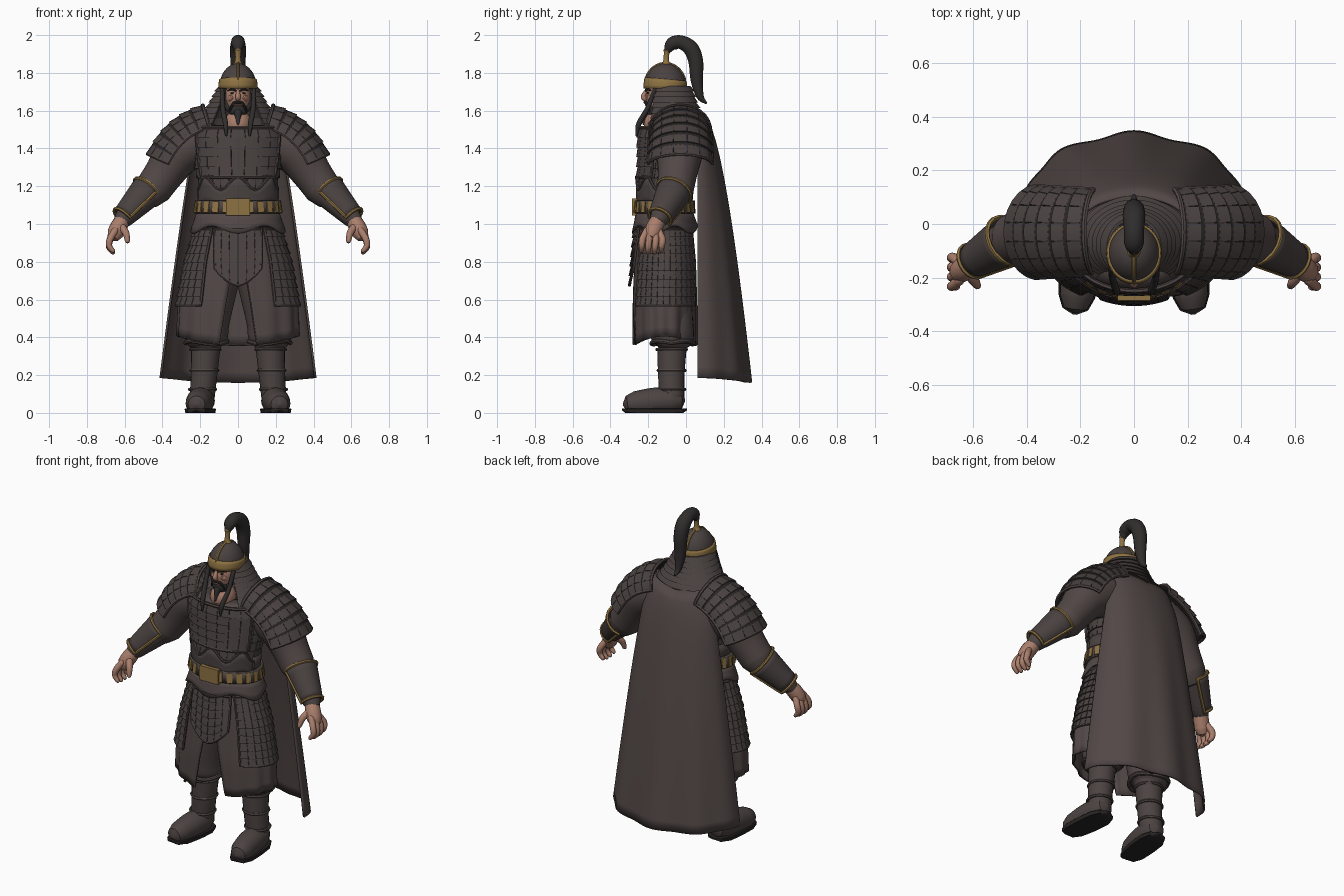
import bpy, bmesh
from math import sin, cos, pi, radians, degrees, asin
from mathutils import Vector

if "Cube" in bpy.data.objects:
    bpy.data.objects.remove(bpy.data.objects["Cube"])


def material(name, r, g, b):
    m = bpy.data.materials.new(name)
    m.use_nodes = True
    m.diffuse_color = (r, g, b, 1)
    bsdf = m.node_tree.nodes["Principled BSDF"]
    bsdf.inputs["Base Color"].default_value = (r, g, b, 1)
    bsdf.inputs["Roughness"].default_value = 0.8
    return m


CLOTH = material("brown_cloth", .083, .064, .061)
ARMOUR = material("dark_lamellar", .066, .053, .051)
SEAM = material("seam_black", .022, .018, .018)
LEATHER = material("boot_leather", .072, .057, .054)
GOLD = material("old_gold", .27, .17, .055)
SKIN = material("skin", .40, .21, .15)
HAIR = material("black_hair", .03, .026, .026)


def mesh(name, verts, faces, mat, thick=0):
    me = bpy.data.meshes.new(name)
    me.from_pydata(verts, [], faces)
    bm = bmesh.new()
    bm.from_mesh(me)
    bmesh.ops.remove_doubles(bm, verts=bm.verts, dist=1e-5)
    bmesh.ops.recalc_face_normals(bm, faces=bm.faces)
    for f in bm.faces:
        f.smooth = True
    for e in bm.edges:
        e.smooth = e.calc_face_angle(0) < radians(38)
    bm.to_mesh(me)
    bm.free()
    me.materials.append(mat)
    ob = bpy.data.objects.new(name, me)
    bpy.context.collection.objects.link(ob)
    if thick:
        mod = ob.modifiers.new("thickness", 'SOLIDIFY')
        mod.thickness, mod.offset = thick, 0
    return ob


# Surfaces are functions f(u, v, offset) with u and v from 0 to 1
def sheet(name, f, nu, nv, mat, thick=.01, off=0):
    verts = [f(i / nu, j / nv, off) for j in range(nv + 1) for i in range(nu + 1)]
    w = nu + 1
    faces = [(j*w + i, j*w + i + 1, j*w + w + i + 1, j*w + w + i) for j in range(nv) for i in range(nu)]
    return mesh(name, verts, faces, mat, thick)


def scales(name, f, rows, cols, mat, lift=.014, gap=.07, sub=2):
    verts, faces = [], []
    for r in range(rows):
        for c in range(cols):
            b = len(verts)
            v0, v1 = r / rows, min(1, (r + 1) / rows)
            for i in range(sub + 1):
                u = (c + gap / 2 + (1 - gap) * i / sub) / cols
                verts += [f(u, v0, lift * .35), f(u, v1, lift), f(u, v1, -.004), f(u, v0, -.004)]
            for i in range(sub):
                k = b + 4 * i
                faces += [(k + j, k + (j + 1) % 4, k + 4 + (j + 1) % 4, k + 4 + j) for j in range(4)]
            faces += [(b, b + 1, b + 2, b + 3), tuple(b + 4 * sub + j for j in range(4))]
    return mesh(name, verts, faces, mat)


def tube(name, pts, mat, seg=14, k=5, zr=(-9, 9)):
    P, path = [Vector(p) for p in pts], []
    for i in range(len(P) - 1):
        a, b, c, d = P[max(i - 1, 0)], P[i], P[i + 1], P[min(i + 2, len(P) - 1)]
        for j in range(k):
            t = j / k
            path.append((b*2 + (c - a)*t + (a*2 - b*5 + c*4 - d)*t*t + (b*3 - a - c*3 + d)*t**3) * .5)
    path.append(P[-1])
    n = len(path)
    st = [(p.xyz, p.w, (path[min(i + 1, n - 1)] - path[max(i - 1, 0)]).xyz.normalized()) for i, p in enumerate(path)]
    (p0, r0, t0), (p1, r1, t1) = st[0], st[-1]
    st = [(p0 - t0*r0*s, r0*c, t0) for s, c in ((1, .1), (.7, .7))] + st
    st += [(p1 + t1*r1*s, r1*c, t1) for s, c in ((.7, .7), (1, .1))]
    q, old, verts, faces = t0.to_track_quat('Z', 'Y'), t0, [], []
    for p, r, t in st:
        q = old.rotation_difference(t) @ q
        old = t
        for i in range(seg):
            w = p + q @ Vector((cos(2*pi*i/seg) * r, sin(2*pi*i/seg) * r, 0))
            w.z = min(max(w.z, zr[0]), zr[1])
            verts.append(w)
    for j in range(len(st) - 1):
        faces += [(j*seg + i, j*seg + (i+1) % seg, (j+1)*seg + (i+1) % seg, (j+1)*seg + i) for i in range(seg)]
    faces += [tuple(range(seg)), tuple(range(len(verts) - seg, len(verts)))]
    return mesh(name, verts, faces, mat)


def border(name, f, mat, r=.008, off=.01, n=12):
    e = [i / n for i in range(n)]
    uv = [(t, 0) for t in e] + [(1, t) for t in e] + [(1 - t, 1) for t in e] + [(0, 1 - t) for t in e] + [(0, 0)]
    return tube(name, [(*f(u, v, off), r) for u, v in uv], mat, 6, 1)


def hoop(name, x, y, z, rad, r, mat):
    ring = [(x + rad*cos(a*pi/12), y + rad*sin(a*pi/12), z, r) for a in range(25)]
    return tube(name, ring, mat, 6, 1)


def ball(name, loc, scale, mat):
    bpy.ops.mesh.primitive_uv_sphere_add(segments=24, ring_count=16, location=loc)
    ob = bpy.context.object
    ob.name, ob.scale = name, scale
    ob.data.materials.append(mat)
    bpy.ops.object.shade_smooth()
    return ob


# Body cross-sections: height, half width, half depth, centre y
BODY = [(.34, .32, .165, -.115), (.57, .31, .165, -.115), (.8, .268, .155, -.11), (.97, .215, .14, -.11),
        (1.09, .195, .13, -.115), (1.2, .2, .135, -.11), (1.32, .225, .15, -.09), (1.45, .24, .16, -.08),
        (1.5, .235, .163, -.075), (1.56, .19, .145, -.06), (1.63, .145, .118, -.07), (1.73, .092, .1, -.085)]


def body(deg, z, o=0):
    for lo, hi in zip(BODY, BODY[1:]):
        if z <= hi[0]:
            break
    t = min(max((z - lo[0]) / (hi[0] - lo[0]), 0), 1)
    rx, ry, cy = (a + (b - a) * t for a, b in zip(lo[1:], hi[1:]))
    a = radians(deg)
    return Vector((sin(a) * (rx + o), cy - cos(a) * (ry + o), z))


def wrap(d0, d1, z0, z1, base=0):
    return lambda u, v, o: body(d0 + (d1 - d0)*u, z0 + (z1 - z0)*v, o + base)


# Torso armour
sheet("torso", wrap(-180, 180, 1.5, .9), 48, 12, SEAM)
scales("torso_lamellae", wrap(-180, 180, 1.5, 1.14), 7, 28, ARMOUR, .012)
bib = wrap(-58, 58, 1.51, 1.25, .012)
scales("chest_plate", bib, 5, 7, ARMOUR, .012, .03, 3)
border("chest_plate_rim", bib, CLOTH, .009, .006)
sheet("chest_top", lambda u, v, o: body(360*u, 1.5) * (1 - .5*v) + Vector((0, -.04, .77)) * v, 36, 2, CLOTH)


def corset(u, v, o):
    top = 1.215 + .035 * cos((u - .5) * 6 * pi)
    return body(-75 + 150*u, top + (1.1 - top) * v, .014 + o)


sheet("waist_guard", corset, 36, 3, ARMOUR, .014)
border("waist_guard_rim", corset, CLOTH, .007, .006, 24)
sheet("waist_guard_back", wrap(75, 285, 1.2, 1.1, .012), 24, 2, ARMOUR)

# Belt with metal plaques
sheet("belt", wrap(-180, 180, 1.125, 1.055, .022), 48, 1, LEATHER, .016)
scales("belt_plaques", wrap(-163, 163, 1.12, 1.06, .03), 1, 21, GOLD, .008, .42)
bpy.ops.mesh.primitive_cube_add(size=1, location=(0, -.272, 1.09))
buckle = bpy.context.object
buckle.name, buckle.scale = "belt_buckle", (.125, .03, .09)
buckle.data.materials.append(GOLD)
buckle.modifiers.new("rounding", 'BEVEL').width = .012

# Robe skirt split at the front
def robe(u, v, o):
    edge = degrees(asin(.05 + .27 * v))
    a = edge + (360 - 2*edge) * u
    low = .41 - .05 * cos(radians(a))**2
    fold = .006 * v * sin(radians(a) * 14)
    return body(a, .96 + (low - .96) * v, o + fold)


sheet("robe_skirt", robe, 90, 12, CLOTH, .014)
border("robe_hem", robe, LEATHER, .006, 0, 40)


def waist_flap(u, v, o):
    return body(360*u, 1.055 - v * (.085 + .02 * cos(u * 10 * pi)), .014 + .016*v + o)


sheet("waist_flap", waist_flap, 60, 3, CLOTH, .012)


def apron(u, v, o):
    half = 31 - 7*v
    return body(-half + 2*half*u, .975 - v * (.3 - .09 * abs(2*u - 1)**1.5), .022 + o)


sheet("front_apron", apron, 16, 8, SEAM, .008)
scales("front_apron_lamellae", apron, 6, 6, ARMOUR, .012)
border("front_apron_rim", apron, CLOTH, .008, .004)

# Neck guard of overlapping bands
scales("neck_guard", wrap(38, 322, 1.73, 1.5, .004), 8, 1, ARMOUR, .016, 0, 36)

# Head
ball("neck", (0, -.145, 1.53), (.072, .078, .075), SKIN)
ball("head", (0, -.125, 1.67), (.072, .088, .1), SKIN)
tube("nose", [(0, -.212, 1.705, .009), (0, -.226, 1.675, .014), (0, -.218, 1.663, .014)], SKIN, 10)
ball("beard", (0, -.168, 1.605), (.05, .043, .047), HAIR)
tube("chin_braid", [(0, -.2, 1.59, .022), (0, -.212, 1.56, .014), (0, -.225, 1.53, .006)], HAIR)
tube("mouth", [(-.02, -.213, 1.629, .004), (.02, -.213, 1.629, .004)], SKIN, 8)


# Helmet
def helm(u, v, o):
    a, e = 2*pi*u, v * pi / 2
    return Vector((sin(a)*cos(e)*(.094 + o), -.11 - cos(a)*cos(e)*(.106 + o), 1.725 + sin(e)*(.122 + o)))


sheet("helmet_bowl", helm, 36, 10, ARMOUR, .008)
sheet("helmet_band", lambda u, v, o: helm(u, -.04 + v*(.25 + .05*cos(2*pi*u)), o + .006), 36, 3, GOLD, .008)
tube("helmet_ridge", [(*helm(0, .2 + .08*i, .002), .009) for i in range(21)], GOLD, 8, 1)
tube("helmet_finial", [(0, -.105, 1.83, .036), (0, -.105, 1.86, .017), (0, -.103, 1.9, .015), (0, -.1, 1.918, .02)], GOLD)
tube("helmet_plume", [(0, -.1, 1.915, .018), (0, -.075, 1.952, .036), (0, -.03, 1.963, .037), (0, .025, 1.93, .042),
     (0, .052, 1.86, .04), (0, .057, 1.76, .033), (0, .075, 1.675, .02), (0, .105, 1.642, .007)], HAIR)


# Cape
def cape(u, v, o):
    a = (2*u - 1) * pi / 2
    side = .06 * min(1, v * 7)
    deep = .1 + .235 * v**.6 - side
    wave = 1 + .035 * v * cos(9 * a) * cos(a)
    top, low = 1.55 + .04 * abs(2*u - 1), .185 - .025 * cos(a)**2
    return Vector(((.2 + .21 * v**.85) * sin(a) * wave, side + deep * cos(a) * wave, top + (low - top) * v))


sheet("cape", cape, 72, 24, CLOTH, .012)

for s, side in ((1, "left_"), (-1, "right_")):
    def limb(name, pts, mat, **kw):
        return tube(side + name, [(p[0] * s, *p[1:]) for p in pts], mat, **kw)

    # Face details and braids
    ball(side + "eye", (.029 * s, -.2, 1.694), (.011, .007, .006), HAIR)
    limb("eyebrow", [(.012, -.213, 1.706, .005), (.03, -.208, 1.713, .006), (.052, -.187, 1.708, .004)], HAIR, seg=8)
    limb("cheek", [(.034, -.19, 1.668, .018), (.046, -.172, 1.655, .014)], SKIN)
    limb("moustache", [(0, -.219, 1.645, .007), (.026, -.207, 1.636, .009), (.042, -.195, 1.6, .005)], HAIR, seg=8)
    limb("sideburn", [(.072, -.14, 1.72, .014), (.07, -.15, 1.66, .016), (.045, -.16, 1.61, .02)], HAIR)
    limb("braid", [(.084, -.165, 1.71, .012), (.08, -.205, 1.61, .013), (.066, -.25, 1.53, .014), (.062, -.262, 1.47, .006)], HAIR)

    # Hip guards
    hip = lambda u, v, o: body(s * (37 + 113*u), .975 - .405*v, .012 + o)
    sheet(side + "hip_guard", hip, 24, 8, SEAM, .008)
    scales(side + "hip_lamellae", hip, 9, 11, ARMOUR)
    border(side + "hip_guard_rim", hip, CLOTH, .008, .006, 16)

    # Legs and boots
    limb("trouser", [(.165, -.07, .35, .08), (.167, -.07, .39, .112), (.16, -.08, .5, .118), (.1, -.1, .78, .125)], CLOTH, seg=20)
    limb("trouser_fold", [(.167 + .11*cos(i*pi/8), -.07 + .112*sin(i*pi/8), .372 + .008*sin(i), .012) for i in range(17)], CLOTH, seg=8)
    limb("boot_shaft", [(.19, -.075, .08, .066), (.18, -.078, .2, .07), (.172, -.075, .33, .077)], LEATHER, seg=20, zr=(.01, .355))
    limb("boot_foot", [(.192, -.075, .065, .07), (.202, -.17, .06, .073), (.214, -.27, .05, .064)], LEATHER, seg=20, zr=(.01, .15))
    limb("boot_sole", [(.192, -.072, .02, .076), (.202, -.17, .02, .078), (.214, -.27, .02, .069)], SEAM, seg=20, zr=(0, .024))
    for i, (x, z, rad) in enumerate(((.173, .335, .078), (.178, .225, .071), (.188, .125, .069))):
        hoop(side + f"boot_strap_{i + 1}", x * s, -.076, z, rad, .009, LEATHER)

    # Sleeve and bracer
    limb("sleeve", [(.2, -.03, 1.44, .125), (.31, -.035, 1.38, .125), (.39, -.045, 1.27, .105), (.45, -.057, 1.185, .098)], CLOTH, seg=24)
    limb("forearm", [(.46, -.06, 1.18, .084), (.605, -.14, 1.03, .052)], LEATHER, seg=18)
    start, axis = Vector((.475, -.062, 1.175)), Vector((.13, -.077, -.14))
    outw = Vector((.75, .1, .64))
    outw = (outw - axis * outw.dot(axis) / axis.length_squared).normalized()
    across = axis.normalized().cross(outw)

    def bracer(u, v, o):
        a, r = (u - .5) * radians(235), .09 - .03*v + o
        p = start + axis*v + (outw * cos(a) + across * sin(a)) * r
        return Vector((p.x * s, p.y, p.z))

    sheet(side + "bracer", bracer, 24, 6, ARMOUR, .01)
    border(side + "bracer_trim", bracer, GOLD, .009, .005)

    # Hand
    limb("palm", [(.605, -.14, 1.03, .04), (.632, -.165, .985, .045), (.65, -.178, .95, .043)], SKIN)
    for i in range(4):
        y = -.125 - .035*i
        d = .008 * (i in (1, 2))
        limb(f"finger_{i + 1}", [(.65, y*.6 - .07, .965, .019), (.677, y, .92, .018), (.682, y - .004, .885 - d, .016),
             (.662, y - .006, .858 - d, .012)], SKIN, seg=10)
    limb("thumb", [(.625, -.175, .995, .022), (.595, -.215, .955, .019), (.585, -.232, .91, .013)], SKIN, seg=10)

    # Shoulder guard arched over the upper arm
    def pauldron(u, v, o):
        a, b, c = Vector((.185, 0, 1.625)), Vector((.385, 0, 1.565)), Vector((.475, 0, 1.37))
        p = a*(1 - v)**2 + b*(2*v*(1 - v)) + c*v*v
        t = ((b - a)*(1 - v) + (c - b)*v).normalized()
        arc = (u - .5) * radians(165)
        p += Vector((-t.z, 0, t.x)) * ((.135 + o) * cos(arc) - .135)
        return Vector((p.x * s, -.03 + (.155 + .012*v + o) * sin(arc), p.z))

    sheet(side + "shoulder_guard", pauldron, 20, 10, SEAM, .012)
    scales(side + "shoulder_lamellae", pauldron, 6, 7, ARMOUR, .013, .05, 3)
    border(side + "shoulder_rim", pauldron, CLOTH, .01, .004)
